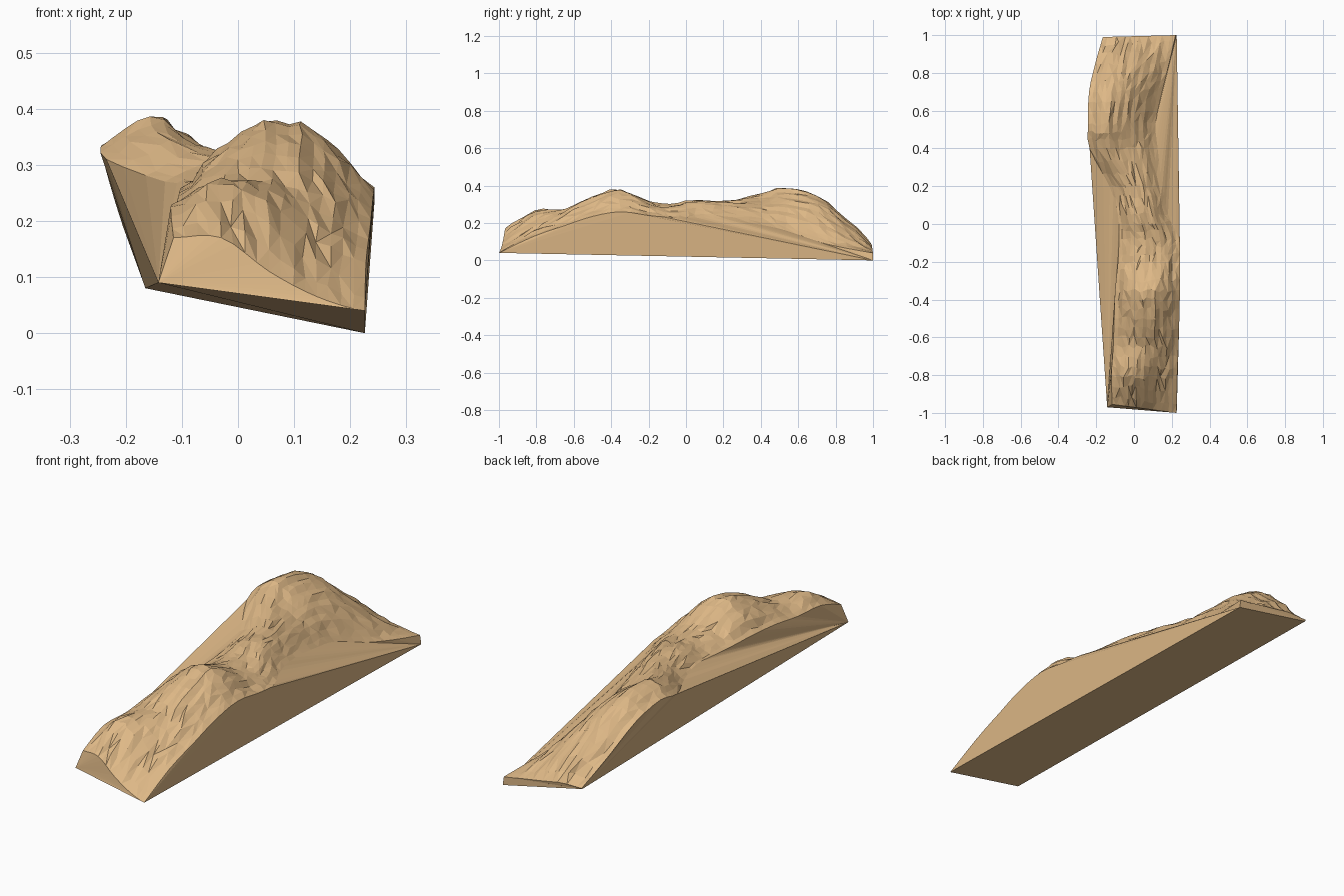
import bpy, bmesh, random
from mathutils import Vector

if "Cube" in bpy.data.objects:
    bpy.data.objects.remove(bpy.data.objects["Cube"])

random.seed(4)

# Cross-sections front to back: y, left x, right x, five heights left to right
SECTIONS = [
    (-0.955, -0.115, 0.226, (0.17, 0.170, 0.110, 0.065, 0.04)),
    (-0.80, -0.120, 0.228, (0.225, 0.268, 0.230, 0.165, 0.125)),
    (-0.65, -0.110, 0.235, (0.23, 0.270, 0.270, 0.245, 0.185)),
    (-0.50, -0.105, 0.240, (0.25, 0.310, 0.340, 0.305, 0.235)),
    (-0.35, -0.100, 0.243, (0.26, 0.345, 0.378, 0.345, 0.26)),
    (-0.20, -0.085, 0.243, (0.255, 0.300, 0.315, 0.290, 0.24)),
    (-0.08, -0.080, 0.237, (0.26, 0.290, 0.295, 0.275, 0.23)),
    (0.05, -0.085, 0.180, (0.27, 0.310, 0.320, 0.300, 0.23)),
    (0.20, -0.130, 0.150, (0.27, 0.305, 0.315, 0.290, 0.225)),
    (0.40, -0.235, 0.125, (0.31, 0.360, 0.320, 0.270, 0.19)),
    (0.53, -0.243, 0.115, (0.335, 0.387, 0.335, 0.260, 0.16)),
    (0.70, -0.238, 0.150, (0.30, 0.345, 0.300, 0.210, 0.10)),
    (0.85, -0.205, 0.188, (0.19, 0.225, 0.195, 0.130, 0.065)),
    (0.99, -0.165, 0.220, (0.085, 0.085, 0.070, 0.055, 0.04)),
]
FL, FR = (-0.142, -0.97, 0.09), (0.226, -1.0, 0.04)
BR, BL = (0.226, 1.0, 0.0), (-0.165, 0.985, 0.08)
COLS, SUB = 16, 3


def spline(vals, t):
    """Catmull-Rom through evenly spaced values, t in 0..len-1."""
    i = min(int(t), len(vals) - 2)
    f = t - i
    p = [vals[max(0, min(len(vals) - 1, k))] for k in range(i - 1, i + 3)]
    return 0.5 * (2 * p[1] + (p[2] - p[0]) * f
                  + (2 * p[0] - 5 * p[1] + 4 * p[2] - p[3]) * f ** 2
                  + (3 * p[1] - p[0] - 3 * p[2] + p[3]) * f ** 3)


bm = bmesh.new()

# Rough upper surface with furrows running lengthwise
rows = (len(SECTIONS) - 1) * SUB
grid = []
furrow = [0.0] * (COLS + 1)
for r in range(rows + 1):
    t = r / SUB
    y, xl, xr = (spline([s[k] for s in SECTIONS], t) for k in range(3))
    heights = [spline([s[3][k] for s in SECTIONS], t) for k in range(5)]
    end_skew = -0.045 * max(0, 1 - t / 2) + 0.01 * (t / (len(SECTIONS) - 1)) ** 4
    line = []
    for c in range(COLS + 1):
        u = c / COLS
        inner = 0 < c < COLS and 0 < r < rows
        furrow[c] = 0.55 * furrow[c] + random.uniform(-0.005, 0.005)
        dx, dy, dz = ((random.uniform(-0.004, 0.004), random.uniform(-0.012, 0.012),
                       furrow[c]) if inner else (0, 0, 0))
        line.append(bm.verts.new((xl + (xr - xl) * u + dx, y + end_skew * u + dy,
                                  spline(heights, u * 4) + dz)))
    grid.append(line)
for a, b in zip(grid, grid[1:]):
    for c in range(COLS):
        q = (a[c], a[c + 1], b[c + 1], b[c])
        if random.random() < 0.5:
            tris = ((0, 1, 2), (0, 2, 3))
        else:
            tris = ((0, 1, 3), (1, 2, 3))
        for tri in tris:
            bm.faces.new([q[k] for k in tri])

# Tilted flat base
fl, fr, br, bl = (bm.verts.new(p) for p in (FL, FR, BR, BL))
bm.faces.new((fl, bl, br, fr))


def fan(corner, edge):
    for a, b in zip(edge, edge[1:]):
        bm.faces.new((corner, a, b))


# Side walls: fans from the base corners meeting at one rim point
def wall(front, back, rim, split):
    k = min(range(len(rim)), key=lambda i: abs(rim[i].co.y - split))
    fan(front, rim[:k + 1])
    fan(back, rim[k:])
    bm.faces.new((front, rim[k], back))


wall(fl, bl, [g[0] for g in grid], 0.42)
wall(fr, br, [g[-1] for g in grid], -0.32)

# End faces
for left, right, rim in ((fl, fr, grid[0]), (bl, br, grid[-1])):
    fan(left, rim)
    bm.faces.new((left, rim[-1], right))

bmesh.ops.remove_doubles(bm, verts=bm.verts, dist=0.0005)
bmesh.ops.recalc_face_normals(bm, faces=bm.faces)

mesh = bpy.data.meshes.new("ridge_block")
bm.to_mesh(mesh)
bm.free()
mat = bpy.data.materials.new("tan")
mat.diffuse_color = (0.73, 0.48, 0.24, 1)
mat.use_nodes = True
mat.node_tree.nodes["Principled BSDF"].inputs["Base Color"].default_value = mat.diffuse_color
mesh.materials.append(mat)
obj = bpy.data.objects.new("ridge_block", mesh)
bpy.context.collection.objects.link(obj)
